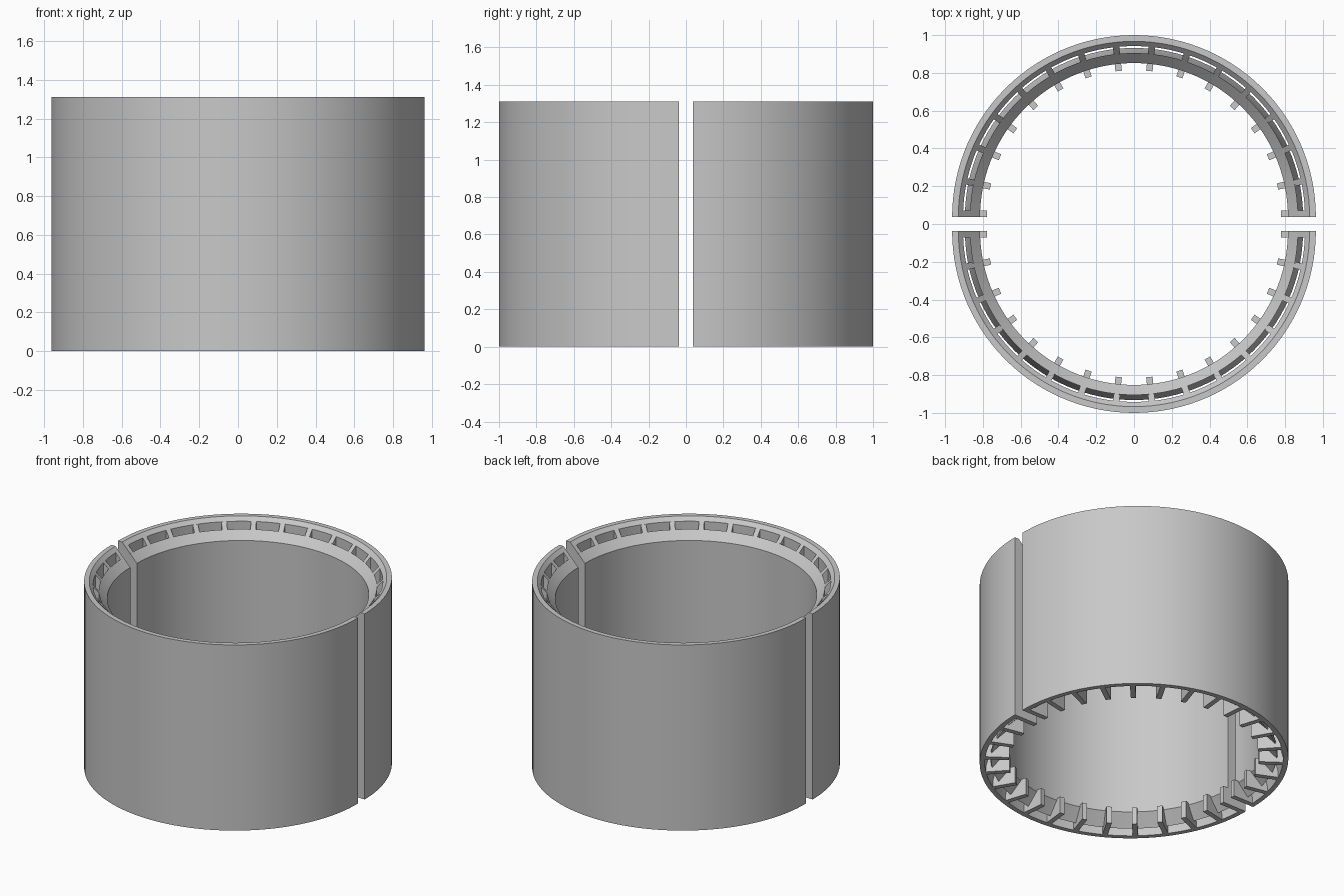
import bpy, bmesh, math
from mathutils import Matrix, Vector

cube = bpy.data.objects.get("Cube")
if cube:
    bpy.data.objects.remove(cube, do_unlink=True)

GREY = (0.58, 0.58, 0.58, 1)
mat = bpy.data.materials.new("plain grey")
mat.use_nodes = True
mat.diffuse_color = GREY
mat.node_tree.nodes["Principled BSDF"].inputs["Base Color"].default_value = GREY

HALF_GAP = 0.037
SEGMENTS = 60
THICK = 0.034

# Cross-sections as (radius, height)
OUTER = [(.963, 0), (.963, 1.31), (.93, 1.31), (.905, 1.284), (.905, .14), (.93, .04), (.93, 0)]
INNER = [(.868, 1.245), (.815, 1.19), (.815, .11), (.89, .03), (.895, .04), (.868, .14)]
RIB = [(.905, 1.284), (.868, 1.245), (.868, .12), (.777, .12), (.777, 0),
       (.93, 0), (.93, .04), (.905, .14)]


def finish(bm, name, side, smooth):
    """Place a half part on its side of the gap (side 0 = back, 1 = front)."""
    bmesh.ops.recalc_face_normals(bm, faces=bm.faces)
    bm.transform(Matrix.Rotation(math.pi * side, 4, 'Z') @ Matrix.Translation((0, HALF_GAP, 0)))
    mesh = bpy.data.meshes.new(name)
    bm.to_mesh(mesh)
    bm.free()
    mesh.materials.append(mat)
    if smooth:
        mesh.shade_smooth()
        mesh.set_sharp_from_angle(angle=math.radians(20))
    obj = bpy.data.objects.new(name, mesh)
    bpy.context.collection.objects.link(obj)


def half_ring(name, profile, side):
    """Sweep a cross-section through half a turn and close both ends."""
    bm = bmesh.new()
    rings = []
    for i in range(SEGMENTS + 1):
        a = math.pi * i / SEGMENTS
        rings.append([bm.verts.new((r * math.cos(a), r * math.sin(a), z)) for r, z in profile])
    n = len(profile)
    for p, q in zip(rings, rings[1:]):
        for j in range(n):
            k = (j + 1) % n
            bm.faces.new((p[j], p[k], q[k], q[j]))
    bm.faces.new(rings[0])
    bm.faces.new(rings[-1][::-1])
    finish(bm, name, side, True)


def add_rib(bm, angle, offset):
    """Radial plate bridging the channel, with a fin at its foot."""
    turn = Matrix.Rotation(angle, 3, 'Z')
    a, b = [[bm.verts.new(turn @ Vector((r, offset + s * THICK / 2, z))) for r, z in RIB]
            for s in (-1, 1)]
    bm.faces.new(a)
    bm.faces.new(b[::-1])
    for j in range(len(RIB)):
        k = (j + 1) % len(RIB)
        bm.faces.new((a[j], b[j], b[k], a[k]))


for side, label in enumerate(("back", "front")):
    half_ring(label + "_outer_wall", OUTER, side)
    half_ring(label + "_inner_wall", INNER, side)
    bm = bmesh.new()
    # Evenly spaced ribs, with the two end ribs flush to the split
    for i in range(1, 15):
        add_rib(bm, math.radians(12 * i), 0)
    add_rib(bm, 0, THICK / 2)
    add_rib(bm, math.pi, -THICK / 2)
    finish(bm, label + "_ribs", side, False)
